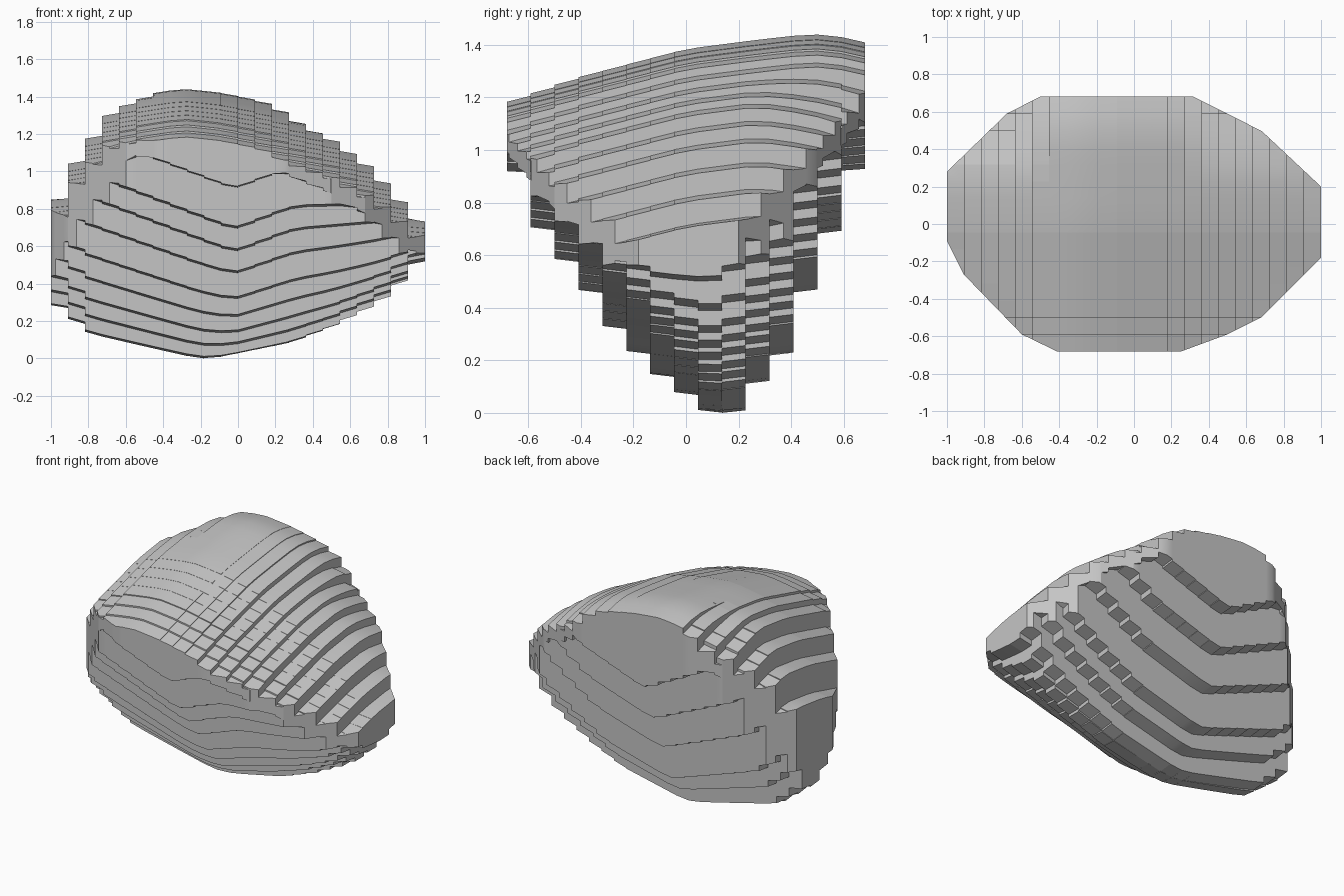
import bpy, bmesh, math
from mathutils import Vector

if "Cube" in bpy.data.objects:
    bpy.data.objects.remove(bpy.data.objects["Cube"], do_unlink=True)

CELL = 1 / 11
NX, NY = 22, 15
# Steepest slope inside one cell, along x and y
TOP_LIMIT = (.17, .25)
BOTTOM_LIMIT = (.3, .12)

# Profiles: crest along x, crest tilt along y, keel along x, keel along y
CREST = [(-.955, .87), (-.86, 1.08), (-.77, 1.21), (-.68, 1.33), (-.59, 1.38), (-.5, 1.41),
         (-.3, 1.44), (-.1, 1.42), (.12, 1.375), (.31, 1.28), (.5, 1.19), (.68, 1.06),
         (.77, .97), (.86, .87), (.955, .76)]
TILT = [(-.68, -.26), (-.4, -.16), (0, -.055), (.27, -.02), (.45, 0), (.55, 0), (.68, -.03)]
KEEL = [(-.955, .28), (-.86, .19), (-.77, .12), (-.5, .06), (-.22, 0), (-.13, 0), (.27, .08),
        (.5, .15), (.68, .23), (.77, .28), (.86, .36), (.955, .48)]
HULL = [(-.636, .91), (-.545, .69), (-.364, .45), (-.273, .31), (-.18, .21), (-.09, .125),
        (0, .06), (.09, 0), (.18, 0), (.27, .11), (.364, .22), (.455, .46), (.545, .68), (.636, .92)]
# Plan outline, counter-clockwise
PLAN = [Vector(p) for p in [(-1, .28), (-1, -.09), (-.91, -.27), (-.6, -.59), (-.41, -.682),
        (.25, -.682), (.5, -.59), (.68, -.5), (1, -.18), (1, .2), (.68, .5), (.5, .59),
        (.32, .682), (-.5, .682), (-.68, .59)]]


def interp(points, t):
    if t <= points[0][0]:
        return points[0][1]
    for (a, u), (b, v) in zip(points, points[1:]):
        if t <= b:
            return u + (v - u) * (t - a) / (b - a)
    return points[-1][1]


def top(x, y):
    # The back corners droop, more so on the right
    corner = max(0, min(1, (abs(x + .1) - .35) / .2))
    droop = (.25 if x > 0 else .42) * corner * max(0, y - .27)
    return interp(CREST, x) + interp(TILT, y) - droop


def bottom(x, y):
    # Shallow keel in the middle, steep chevrons at front and back
    t = min(1, abs(y - .13) / .6)
    if y > .13:
        chevron = max(.38 * (x + .17), -.55 * (x + .17))
    else:
        chevron = .38 * abs(x + .02)
    rise = interp(KEEL, x) * (1 - t) + chevron * t
    twist = .65 * max(0, x - .3) * y
    return min(interp(HULL, y) + rise + twist, top(x, y) - .07)


def terrace(f, limit, c, p):
    """Height of a cell's gently sloped face, with its slope limited."""
    h = f(*c)
    lx, ly = (s * CELL / 2 for s in limit)
    dx = f(p.x, c.y) - h
    dy = f(c.x, p.y) - h
    return h + max(-lx, min(lx, dx)) + max(-ly, min(ly, dy))


def top_at(c, p):
    return terrace(top, TOP_LIMIT, c, p)


def bottom_at(c, p):
    return terrace(bottom, BOTTOM_LIMIT, c, p)


def side(a, b, p):
    return (b - a).cross(p - a)


def clip(poly):
    """Trim a cell to the plan outline."""
    for a, b in zip(PLAN, PLAN[1:] + PLAN[:1]):
        out = []
        for p, q in zip(poly, poly[1:] + poly[:1]):
            d, e = side(a, b, p), side(a, b, q)
            if d >= -1e-7:
                out.append(p)
            if (d > 1e-7 and e < -1e-7) or (d < -1e-7 and e > 1e-7):
                out.append(p.lerp(q, d / (d - e)))
        poly = out
        if len(poly) < 3:
            return []
    return poly


def centre(i, j):
    return Vector(((i + .5 - NX / 2) * CELL, (j + .5 - NY / 2) * CELL))


# Trimmed cells of the plan
cells = {}
for i in range(NX):
    for j in range(NY):
        c, h = centre(i, j), CELL / 2
        poly = clip([c + Vector(d) for d in ((-h, -h), (h, -h), (h, h), (-h, h))])
        if poly:
            cells[i, j] = poly

bm = bmesh.new()


def add_face(points):
    loop = []
    for p in points:
        if all((p - q).length > 1e-5 for q in loop):
            loop.append(p)
    if len(loop) > 2:
        bm.faces.new([bm.verts.new(p) for p in loop])


def raised(p, z):
    return Vector((p.x, p.y, z))


def wall(p, q, low, high):
    add_face([raised(p, low[0]), raised(q, low[1]), raised(q, high[1]), raised(p, high[0])])


for (i, j), poly in cells.items():
    c = centre(i, j)
    add_face([raised(p, top_at(c, p)) for p in poly])
    add_face([raised(p, bottom_at(c, p)) for p in reversed(poly)])
    # Risers between terraces, and the outer walls
    for p, q in zip(poly, poly[1:] + poly[:1]):
        edge = q - p
        if edge.length < 1e-5:
            continue
        probe = (p + q) / 2 + Vector((edge.y, -edge.x)).normalized() * .002
        near = (math.floor(probe.x / CELL + NX / 2), math.floor(probe.y / CELL + NY / 2))
        up = [top_at(c, v) for v in (p, q)]
        down = [bottom_at(c, v) for v in (p, q)]
        if near == (i, j) or near not in cells:
            wall(p, q, down, up)
            continue
        n = centre(*near)
        near_up = [top_at(n, v) for v in (p, q)]
        near_down = [bottom_at(n, v) for v in (p, q)]
        if sum(up) > sum(near_up) + 1e-5:
            wall(p, q, near_up, up)
        if sum(down) < sum(near_down) - 1e-5:
            wall(p, q, down, near_down)

bmesh.ops.remove_doubles(bm, verts=bm.verts, dist=1e-4)
mesh = bpy.data.meshes.new("terraced_rock")
bm.to_mesh(mesh)
bm.free()
rock = bpy.data.objects.new("terraced_rock", mesh)
bpy.context.collection.objects.link(rock)

# Plain stone colour
stone = bpy.data.materials.new("stone_grey")
stone.use_nodes = True
stone.diffuse_color = (.56, .56, .56, 1)
stone.node_tree.nodes["Principled BSDF"].inputs["Base Color"].default_value = (.56, .56, .56, 1)
mesh.materials.append(stone)

# Stand on the ground
base = min(v.co.z for v in mesh.vertices)
for v in mesh.vertices:
    v.co.z -= base

bpy.ops.object.select_all(action='DESELECT')
rock.select_set(True)
bpy.context.view_layer.objects.active = rock
bpy.ops.object.shade_smooth_by_angle(angle=math.radians(30))
